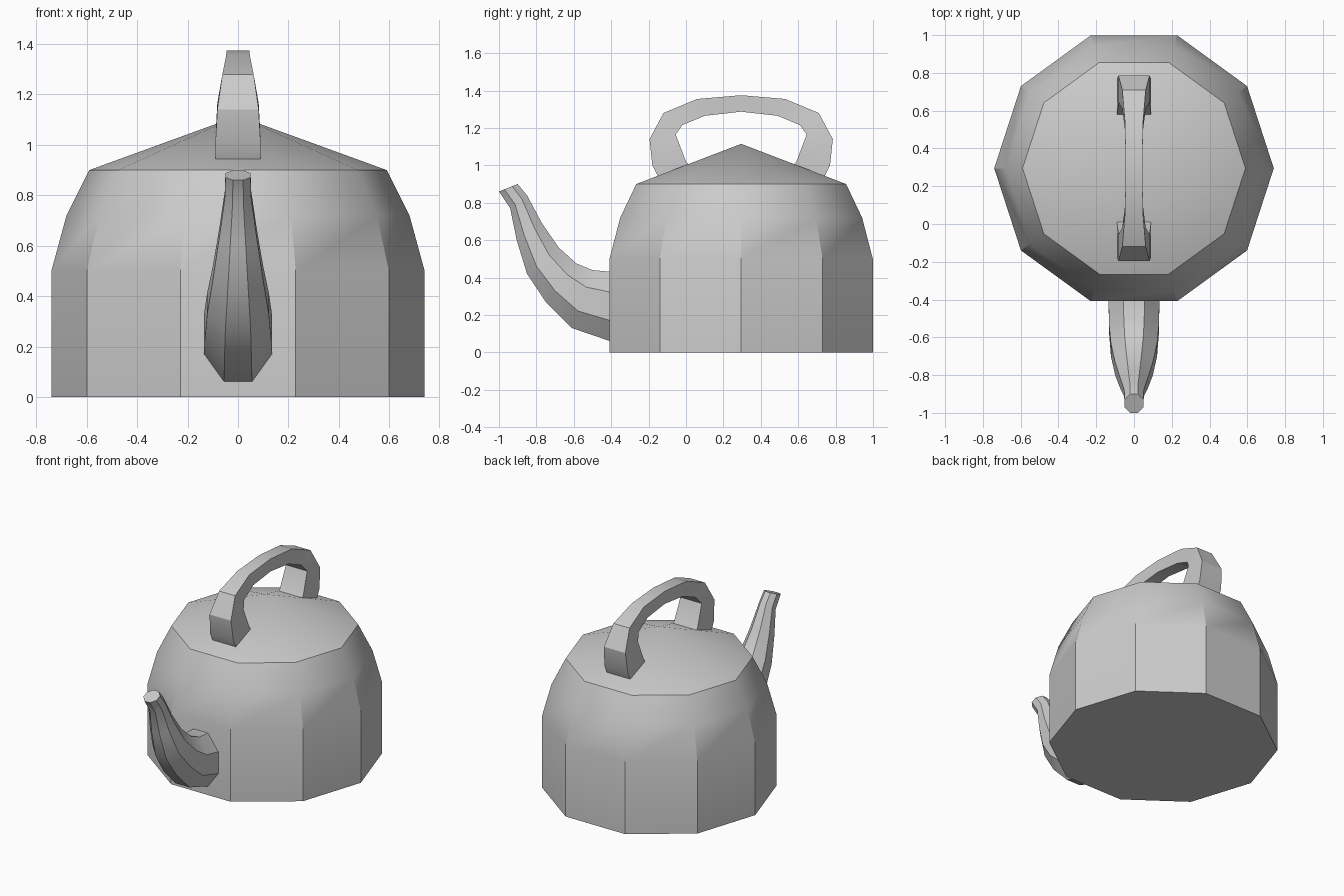
import bpy
from math import sin, cos, pi, radians
from mathutils import Vector
import bmesh

if "Cube" in bpy.data.objects:
    bpy.data.objects.remove(bpy.data.objects["Cube"])

CY = 0.295  # centre of the body along y


def loft(name, rings):
    """Skin a list of equal-length vertex rings; single-point rings make a tip."""
    bm = bmesh.new()
    vs = [[bm.verts.new(p) for p in r] for r in rings]
    for a, b in zip(vs, vs[1:]):
        n = len(a)
        for i in range(n):
            j = (i + 1) % n
            if len(b) == 1:
                bm.faces.new((a[i], a[j], b[0]))
            else:
                bm.faces.new((a[i], a[j], b[j], b[i]))
    for end in (vs[0], vs[-1]):
        if len(end) > 2:
            bm.faces.new(end)
    bmesh.ops.recalc_face_normals(bm, faces=bm.faces)
    me = bpy.data.meshes.new(name)
    bm.to_mesh(me)
    bm.free()
    ob = bpy.data.objects.new(name, me)
    bpy.context.collection.objects.link(ob)
    bpy.ops.object.select_all(action='DESELECT')
    ob.select_set(True)
    bpy.context.view_layer.objects.active = ob
    bpy.ops.object.shade_smooth_by_angle(angle=radians(34))
    return ob


def section(a, b, w, shape):
    """Cross-section between side-view points a and b (y, z), half width w."""
    a, b = Vector((0, *a)), Vector((0, *b))
    mid, half = (a + b) / 2, (b - a) / 2
    return [mid + half * v + Vector((u * w, 0, 0)) for u, v in shape]


# ten-sided body with sloping shoulder and shallow conical lid
profile = [(0.74, 0), (0.74, 0.5), (0.68, 0.72), (0.59, 0.9)]
rings = [[(r * cos(i * pi / 5), CY + r * sin(i * pi / 5), z) for i in range(10)]
         for r, z in profile]
loft("kettle_body", rings + [[(0, CY, 1.115)]])

# eight-sided curved, tapering spout: lower point, upper point, half width
c = 0.41
octagon = [(c, -1), (1, -c), (1, c), (c, 1), (-c, 1), (-1, c), (-1, -c), (-c, -1)]
spout = [((-.39, .055), (-.39, .43), .135), ((-.61, .13), (-.50, .44), .132),
         ((-.75, .27), (-.585, .475), .122), ((-.85, .42), (-.68, .56), .10),
         ((-.905, .6), (-.77, .69), .075), ((-.94, .77), (-.85, .84), .052),
         ((-1.0, .86), (-.9, .9), .05)]
loft("spout", [section(*s, octagon) for s in spout])

# arched handle: outer point, inner point, half width, mirrored about the body centre
square = [(-1, -1), (1, -1), (1, 1), (-1, 1)]
arch = [((-.14, .92), (.05, .96), .09), ((-.18, 1.0), (0.0, 1.02), .09),
        ((-.195, 1.14), (-.055, 1.165), .082), ((-.12, 1.28), (-.02, 1.215), .062),
        ((.06, 1.355), (.10, 1.265), .047), ((CY, 1.375), (CY, 1.287), .045)]
flip = lambda p: (2 * CY - p[0], p[1])
arch += [(flip(o), flip(i), w) for o, i, w in reversed(arch[:-1])]
loft("handle", [section(*s, square) for s in arch])
